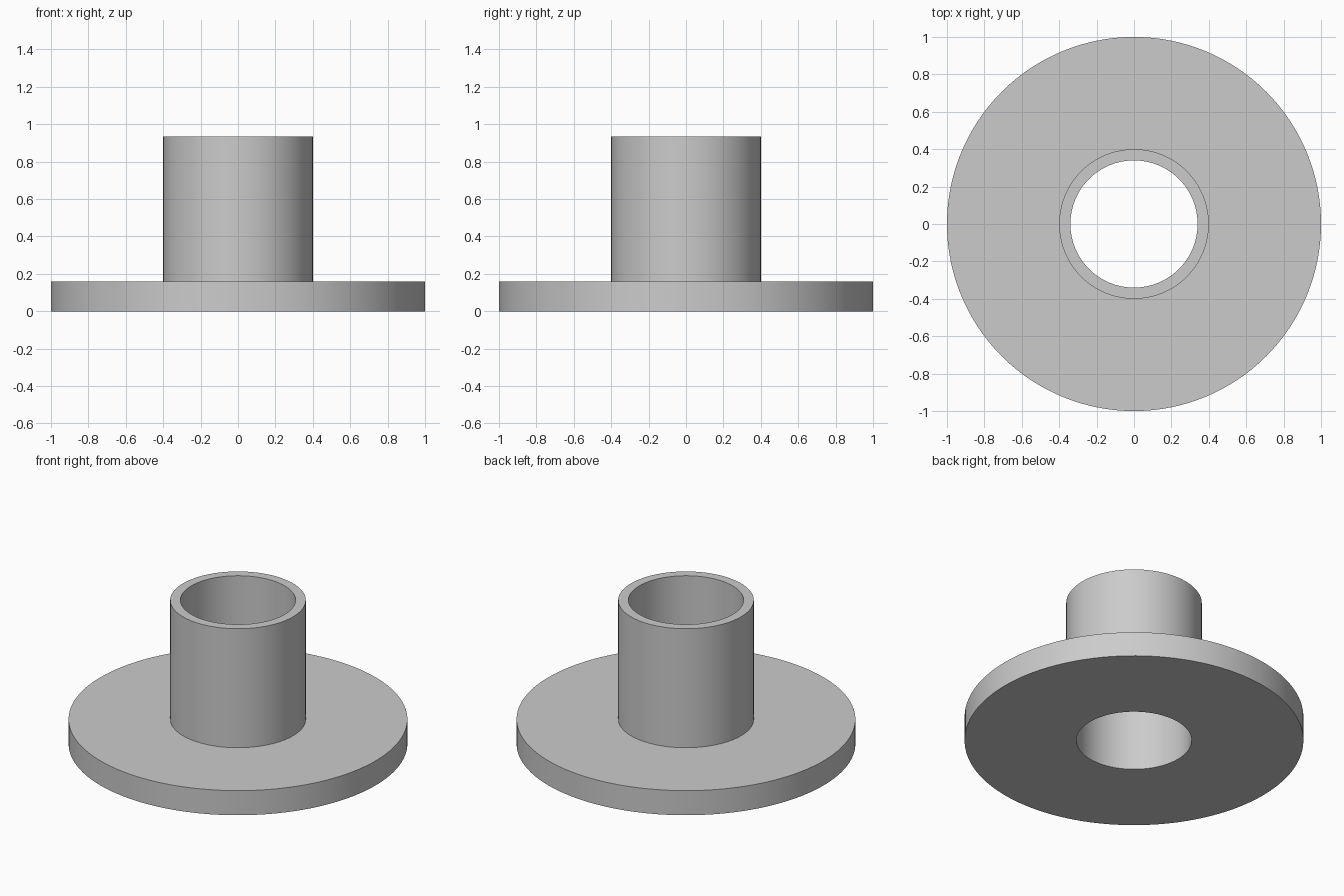
import bpy
import bmesh
import math

SEGMENTS = 128
BORE, TUBE, RIM = 0.34, 0.40, 1.0
FLANGE_TOP, TUBE_TOP = 0.16, 0.935

cube = bpy.data.objects.get("Cube")
if cube:
    bpy.data.objects.remove(cube, do_unlink=True)

# Single plain grey
grey = bpy.data.materials.new("plain_grey")
grey.use_nodes = True
colour = (0.6, 0.6, 0.6, 1.0)
grey.diffuse_color = colour
grey.node_tree.nodes["Principled BSDF"].inputs["Base Color"].default_value = colour


def lathe(name, profile, material):
    """Revolve a closed (radius, height) profile around the z axis."""
    bm = bmesh.new()
    rings = []
    for i in range(SEGMENTS):
        a = math.tau * i / SEGMENTS
        rings.append([bm.verts.new((r * math.cos(a), r * math.sin(a), z))
                      for r, z in profile])
    n = len(profile)
    for i, ring in enumerate(rings):
        following = rings[(i + 1) % SEGMENTS]
        for j in range(n):
            k = (j + 1) % n
            bm.faces.new((ring[j], following[j], following[k], ring[k]))
    bmesh.ops.recalc_face_normals(bm, faces=bm.faces)
    mesh = bpy.data.meshes.new(name)
    bm.to_mesh(mesh)
    bm.free()
    mesh.materials.append(material)
    obj = bpy.data.objects.new(name, mesh)
    bpy.context.collection.objects.link(obj)
    bpy.ops.object.select_all(action='DESELECT')
    obj.select_set(True)
    bpy.context.view_layer.objects.active = obj
    bpy.ops.object.shade_smooth_by_angle(angle=math.radians(30))
    return obj


# Flange and hollow tube as one solid, with the bore running right through
lathe("flanged_bushing", [
    (BORE, 0), (RIM, 0), (RIM, FLANGE_TOP),
    (TUBE, FLANGE_TOP), (TUBE, TUBE_TOP), (BORE, TUBE_TOP),
], grey)
